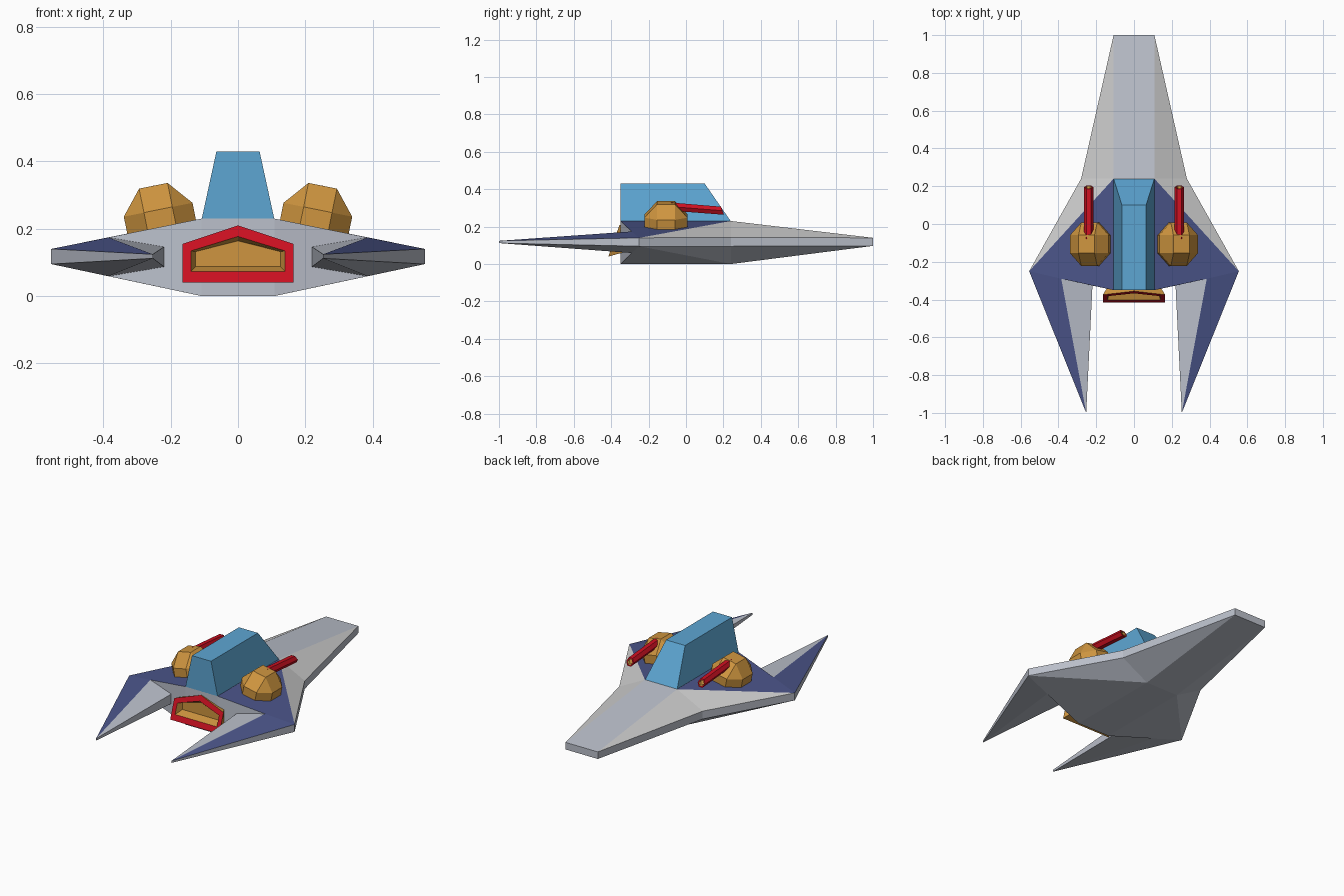
import bpy, bmesh, math
from mathutils import Matrix, Vector

if "Cube" in bpy.data.objects:
    bpy.data.objects.remove(bpy.data.objects["Cube"])


def material(name, rgb):
    m = bpy.data.materials.new(name)
    m.diffuse_color = (*rgb, 1)
    m.use_nodes = True
    m.node_tree.nodes["Principled BSDF"].inputs["Base Color"].default_value = m.diffuse_color
    return m


GREY = material("grey", (0.5, 0.53, 0.6))
PALE = material("pale_grey", (0.62, 0.62, 0.61))
NAVY = material("navy", (0.07, 0.09, 0.25))
SKY = material("sky", (0.11, 0.38, 0.65))
RED = material("red", (0.6, 0.005, 0.015))
AMBER = material("amber", (0.62, 0.3, 0.05))


def finish(name, bm, mats, mirror=False):
    bmesh.ops.recalc_face_normals(bm, faces=bm.faces)
    me = bpy.data.meshes.new(name)
    bm.to_mesh(me)
    bm.free()
    for m in mats:
        me.materials.append(m)
    ob = bpy.data.objects.new(name, me)
    bpy.context.collection.objects.link(ob)
    if mirror:
        ob.modifiers.new("mirror", 'MIRROR')
    return ob


def loft(rings, mats):
    """Bridge equal-length rings and cap both ends; mats has one index per band, then the end cap."""
    bm = bmesh.new()
    vs = [[bm.verts.new(p) for p in r] for r in rings]
    n = len(vs[0])
    for a, b, m in zip(vs, vs[1:], mats):
        for i in range(n):
            j = (i + 1) % n
            bm.faces.new((a[i], a[j], b[j], b[i])).material_index = m
    bm.faces.new(vs[0])
    bm.faces.new(vs[-1]).material_index = mats[-1]
    return bm


# hull: half outline as x, y, top z, bottom z, mirrored across x
P = {
    'NC': (0, 1, .14, .097), 'N': (.108, 1, .14, .097),
    'S': (.28, .24, .143, .095), 'T': (.555, -.25, .14, .095),
    'W': (.253, -1, .124, .112), 'I': (.22, -.326, .146, .087),
    'C': (.385, -.29, .174, .059), 'R': (.108, -.35, .23, 0),
    'RC': (0, -.35, .23, 0), 'F': (.108, .24, .23, 0), 'FC': (0, .24, .23, 0),
}
bm = bmesh.new()
top = {k: bm.verts.new((x, y, t)) for k, (x, y, t, b) in P.items()}
bot = {k: bm.verts.new((x, y, b)) for k, (x, y, t, b) in P.items()}
for keys, m in (("NC N F FC", 0), ("N S F", 1), ("S T F", 1), ("F T C R", 2),
                ("FC F R RC", 0), ("T W C", 2), ("C W I", 0)):
    bm.faces.new([top[k] for k in keys.split()]).material_index = m
    bm.faces.new([bot[k] for k in keys.split()])
for pair in ("NC N", "N S", "S T", "T W", "W I", "R RC"):
    a, b = pair.split()
    bm.faces.new((top[a], top[b], bot[b], bot[a]))
# rear face beside the engine
bm.faces.new((top['R'], top['C'], top['I'], bot['I'], bot['C'], bot['R']))
finish("hull", bm, (GREY, PALE, NAVY), mirror=True)

# cockpit: sloped at the nose and sides, upright at the back


def rect(x, y0, y1, z):
    return [(-x, y0, z), (x, y0, z), (x, y1, z), (-x, y1, z)]


finish("cockpit", loft([rect(.108, -.35, .24, .228), rect(.064, -.35, .10, .43)], (0, 0)), (SKY,))


# engine nozzle: tilted red rim, amber outside and recess
def pentagon(x, z0, z1, z2, y=None):
    pts = [(-x, z0), (x, z0), (x, z1), (0, z2), (-x, z1)]
    return [(px, -.415 + (z - .04) * .35 if y is None else y, z) for px, z in pts]


finish("engine_nozzle", loft([
    pentagon(.14, .062, .155, .205, -.335), pentagon(.165, .04, .155, .21),
    pentagon(.14, .073, .134, .177), pentagon(.126, .088, .132, .164, -.353)],
    (0, 1, 0, 0)), (AMBER, RED))

# gun turrets: upper half of a chamfered cube, leaning with the wing slope
bm = bmesh.new()
bmesh.ops.create_cube(bm, size=2)
bmesh.ops.bevel(bm, geom=bm.edges[:], offset=.586, offset_type='OFFSET', segments=1,
                affect='EDGES', clamp_overlap=False)
cut = bmesh.ops.bisect_plane(bm, geom=bm.verts[:] + bm.edges[:] + bm.faces[:],
                             plane_co=(0, 0, -.05), plane_no=(0, 0, -1), clear_outer=True)
bmesh.ops.holes_fill(bm, edges=bm.edges[:], sides=0)
bm.transform(Matrix.Translation((.227, -.107, .206)) @ Matrix.Rotation(math.radians(11.4), 4, 'Y')
             @ Matrix.Diagonal((.104, .115, .124, 1)))
finish("gun_turrets", bm, (AMBER,), mirror=True)

# gun barrels: hexagonal tubes dipping forward, with an amber bore


def hexagon(r, y, slant=0):
    pts = [(r * math.cos(i * math.pi / 3), r * math.sin(i * math.pi / 3)) for i in range(6)]
    return [Vector((.24 + x, y - slant * z, .303 - .08 * (y + .03) + z)) for x, z in pts]


finish("gun_barrels", loft([hexagon(.025, -.08), hexagon(.025, .195, .4),
                            hexagon(.017, .195, .4), hexagon(.015, .18, .4)],
                           (0, 0, 1, 1)), (RED, AMBER), mirror=True)
